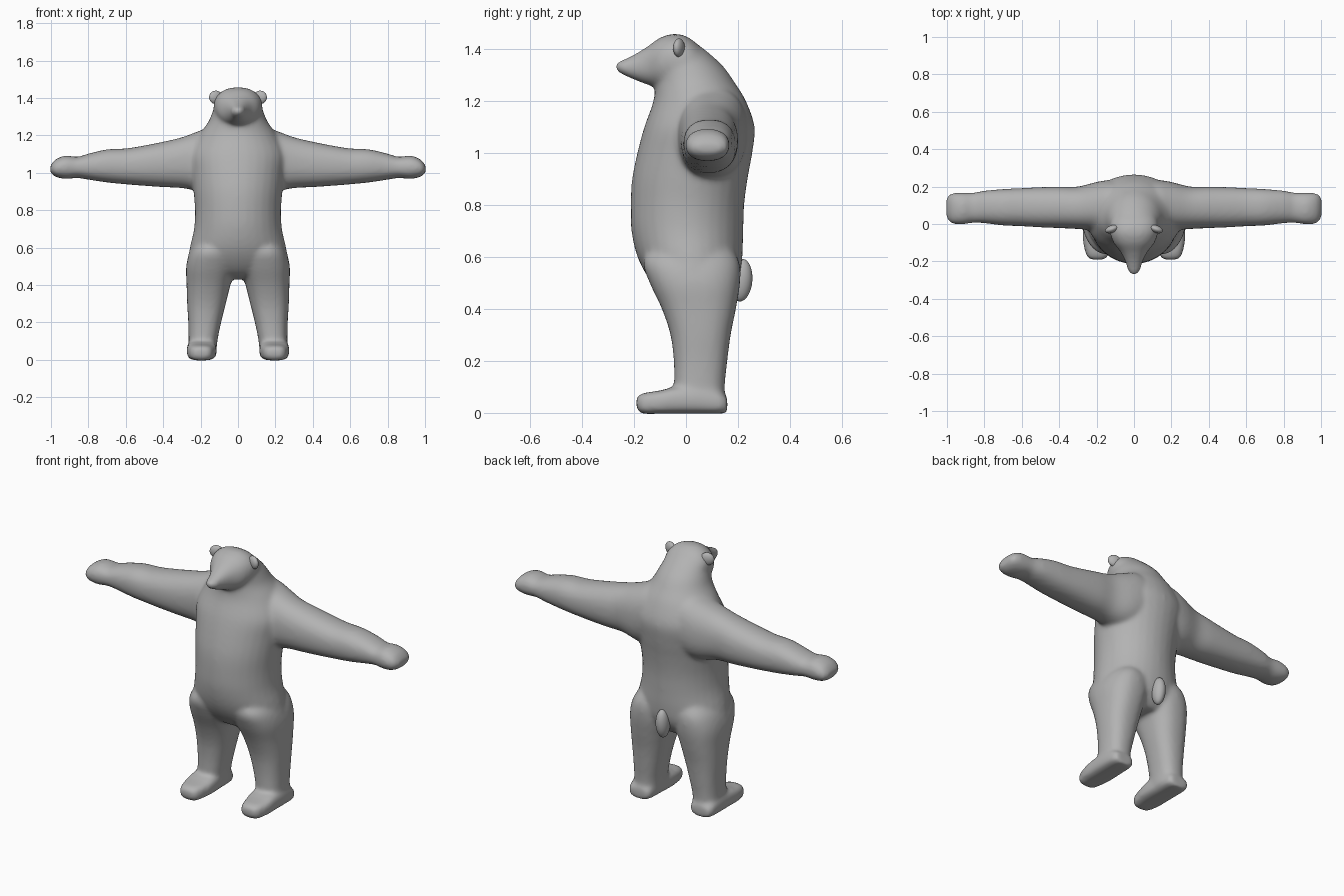
import bpy, bmesh, math
from mathutils import Matrix

if "Cube" in bpy.data.objects:
    bpy.data.objects.remove(bpy.data.objects["Cube"])

fur = bpy.data.materials.new("grey_fur")
fur.diffuse_color = (0.45, 0.45, 0.45, 1)
fur.use_nodes = True
fur.node_tree.nodes["Principled BSDF"].inputs["Base Color"].default_value = fur.diffuse_color


def spline(rows, steps=4):
    """Catmull-Rom interpolation of the section rows."""
    out = []
    for i in range(len(rows) - 1):
        p = [rows[max(0, min(len(rows) - 1, i + k))] for k in (-1, 0, 1, 2)]
        for s in range(steps):
            t = s / steps
            out.append([0.5 * (2 * b + (c - a) * t + (2 * a - 5 * b + 4 * c - d) * t * t
                               + (3 * b - a - 3 * c + d) * t ** 3) for a, b, c, d in zip(*p)])
    return out + [rows[-1]]


def loft(bm, axis, rows, power=2.0, side=1, n=32):
    """Skin of superellipse rings; rows are (position, a0, a1, b0, b1)."""
    rings = []
    for t, a0, a1, b0, b1 in spline(rows):
        ring = []
        for k in range(n):
            w = 2 * math.pi * k / n
            c, s = math.cos(w), math.sin(w)
            a = (a0 + a1) / 2 + (a1 - a0) / 2 * math.copysign(abs(c) ** (2 / power), c)
            b = (b0 + b1) / 2 + (b1 - b0) / 2 * math.copysign(abs(s) ** (2 / power), s)
            x, y, z = {"x": (t, a, b), "y": (a, t, b), "z": (a, b, t)}[axis]
            ring.append(bm.verts.new((x * side, y, z)))
        rings.append(ring)
    for r0, r1 in zip(rings, rings[1:]):
        for k in range(n):
            bm.faces.new((r0[k], r0[(k + 1) % n], r1[(k + 1) % n], r1[k]))
    bm.faces.new(rings[0])
    bm.faces.new(rings[-1])


def finish(name, bm):
    bmesh.ops.recalc_face_normals(bm, faces=bm.faces)
    for f in bm.faces:
        f.smooth = True
    me = bpy.data.meshes.new(name)
    bm.to_mesh(me)
    bm.free()
    me.materials.append(fur)
    ob = bpy.data.objects.new(name, me)
    bpy.context.collection.objects.link(ob)
    return ob


body = bmesh.new()

# Torso and neck: height, half width, front, back
torso = [(.43, .10, -.02, .14), (.46, .20, -.09, .17), (.52, .265, -.145, .205),
         (.6, .257, -.187, .217), (.7, .235, -.21, .22), (.8, .23, -.213, .224),
         (.9, .238, -.207, .237), (1.0, .25, -.187, .255), (1.1, .26, -.16, .264),
         (1.2, .21, -.125, .23), (1.27, .16, -.12, .187), (1.33, .135, -.125, .145),
         (1.39, .11, -.12, .08), (1.43, .08, -.10, .025), (1.452, .04, -.075, -.01)]
loft(body, "z", [(z, -w, w, f, b) for z, w, f, b in torso])

# Head and snout: depth, half width, bottom, top
head = [(-.271, .014, 1.32, 1.345), (-.25, .032, 1.303, 1.354), (-.2, .047, 1.281, 1.377),
        (-.15, .072, 1.262, 1.407), (-.1, .11, 1.25, 1.442), (-.04, .13, 1.25, 1.458),
        (.02, .125, 1.25, 1.437), (.08, .09, 1.26, 1.38)]
loft(body, "y", [(y, -w, w, lo, hi) for y, w, lo, hi in head], 2.2)

for side in (-1, 1):
    # Arm and paw
    loft(body, "x", [(.05, -.06, .235, .92, 1.25), (.13, -.055, .235, .90, 1.255),
                     (.2, -.037, .225, .90, 1.227), (.3, -.027, .2, .918, 1.19),
                     (.4, -.022, .2, .923, 1.166), (.5, -.018, .197, .93, 1.146),
                     (.6, -.012, .192, .938, 1.13), (.7, -.008, .187, .948, 1.125),
                     (.8, .004, .178, .963, 1.102), (.86, .006, .167, .972, 1.085),
                     (.92, -.002, .167, .967, 1.092), (.97, .002, .165, .976, 1.075),
                     (.995, .02, .152, .992, 1.05), (1.004, .045, .13, 1.005, 1.035)],
         2.3, side)
    # Leg
    loft(body, "z", [(.03, .115, .268, -.04, .152), (.1, .11, .264, -.045, .149),
                     (.2, .09, .266, -.047, .159), (.3, .065, .272, -.06, .172),
                     (.4, .04, .275, -.093, .192), (.5, .01, .277, -.14, .208),
                     (.58, .01, .255, -.165, .205), (.64, .03, .21, -.13, .17)], 2.4, side)
    # Foot
    loft(body, "y", [(-.191, .165, .225, .025, .055), (-.172, .14, .252, -.002, .074),
                     (-.1, .12, .272, -.003, .086), (-.04, .114, .274, -.003, .1),
                     (.05, .118, .274, -.003, .1), (.13, .125, .268, -.003, .08),
                     (.159, .145, .25, .0, .06)], 3.2, side)

ob = finish("bear_body", body)
mod = ob.modifiers.new("Fuse", "REMESH")
mod.mode = "VOXEL"
mod.voxel_size = 0.011
mod.use_smooth_shade = True
mod = ob.modifiers.new("Soften", "SMOOTH")
mod.factor = 0.5
mod.iterations = 10


def blob(name, loc, size, rot=Matrix()):
    bm = bmesh.new()
    m = Matrix.Translation(loc) @ rot @ Matrix.Diagonal((*size, 1))
    bmesh.ops.create_uvsphere(bm, u_segments=24, v_segments=16, radius=1, matrix=m)
    return finish(name, bm)


# Ears and tail
for side, label in ((-1, "right"), (1, "left")):
    blob(label + "_ear", (side * .118, -.027, 1.403), (.038, .02, .036),
         Matrix.Rotation(-side * .35, 4, "Z"))
blob("tail", (0, .212, .51), (.036, .043, .082), Matrix.Rotation(-.08, 4, "X"))
